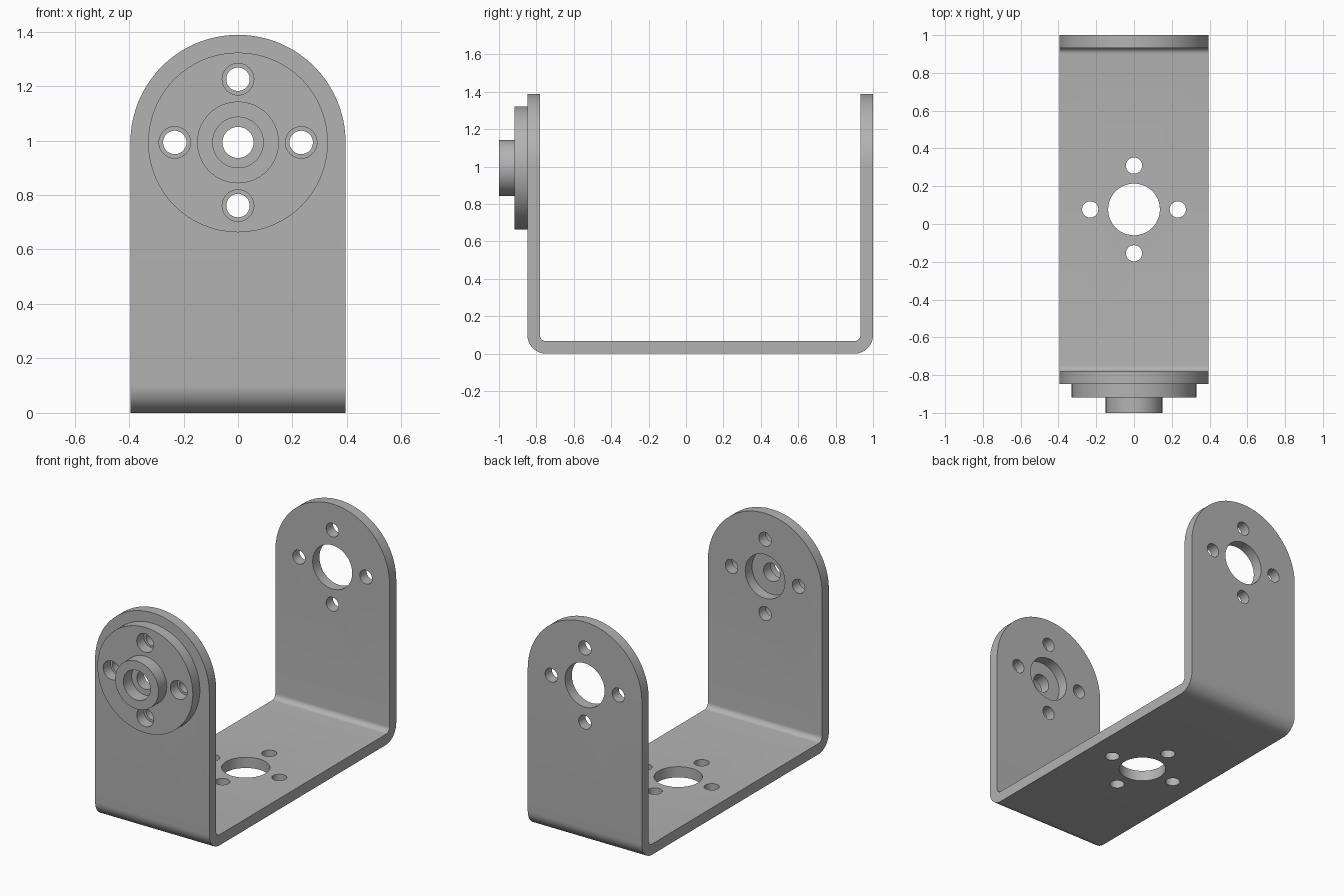
import bpy, bmesh
from math import pi, sin, cos
from mathutils import Vector

cube = bpy.data.objects.get("Cube")
if cube:
    bpy.data.objects.remove(cube, do_unlink=True)

HALF_W, AXIS_Z, MID_Y = 0.395, 0.993, 0.077
FRONT, BACK, THICK = -0.848, 1.0, 0.067
BEND, INNER = 0.1, 0.033
BOLT_R, BOLT_RING, BIG_R = 0.043, 0.232, 0.137

grey = bpy.data.materials.new("Grey metal")
grey.use_nodes = True
colour = (0.45, 0.45, 0.45, 1)
grey.diffuse_color = colour
grey.node_tree.nodes["Principled BSDF"].inputs["Base Color"].default_value = colour


def finish(bm, name):
    bmesh.ops.recalc_face_normals(bm, faces=bm.faces)
    mesh = bpy.data.meshes.new(name)
    bm.to_mesh(mesh)
    bm.free()
    obj = bpy.data.objects.new(name, mesh)
    bpy.context.collection.objects.link(obj)
    mesh.materials.append(grey)
    return obj


def prism(name, points, depth):
    """Closed outline pushed along a vector."""
    bm = bmesh.new()
    face = bm.faces.new([bm.verts.new(p) for p in points])
    moved = bmesh.ops.extrude_face_region(bm, geom=[face], use_keep_orig=True)["geom"]
    bmesh.ops.translate(bm, vec=depth,
                        verts=[v for v in moved if isinstance(v, bmesh.types.BMVert)])
    return finish(bm, name)


def arc(cx, cy, r, start, end, n):
    return [(cx + r * cos(start + (end - start) * i / n),
             cy + r * sin(start + (end - start) * i / n)) for i in range(n + 1)]


def apply_boolean(obj, cutter, operation):
    mod = obj.modifiers.new("cut", "BOOLEAN")
    mod.operation, mod.solver, mod.object = operation, "EXACT", cutter
    bpy.context.view_layer.objects.active = obj
    bpy.ops.object.modifier_apply(modifier=mod.name)
    bpy.data.objects.remove(cutter, do_unlink=True)


def drill(obj, centre, axis, radius, length):
    """Round hole along Y or Z."""
    c = Vector(centre)
    ring = arc(0, 0, radius, 0, 2 * pi, 48)[:-1]
    if axis == "Y":
        pts, depth = [c + Vector((u, -length / 2, v)) for u, v in ring], (0, length, 0)
    else:
        pts, depth = [c + Vector((u, v, -length / 2)) for u, v in ring], (0, 0, length)
    apply_boolean(obj, prism("hole_cutter", pts, depth), "DIFFERENCE")


def drill_bolts(obj, centre, axis, radius, length):
    for i in range(4):
        u, v = BOLT_RING * cos(i * pi / 2), BOLT_RING * sin(i * pi / 2)
        offset = Vector((u, 0, v)) if axis == "Y" else Vector((u, v, 0))
        drill(obj, Vector(centre) + offset, axis, radius, length)


def shade(obj):
    bpy.ops.object.select_all(action="DESELECT")
    obj.select_set(True)
    bpy.context.view_layer.objects.active = obj
    bpy.ops.object.shade_smooth_by_angle(angle=0.52)


# Bent U strip, extruded across the width
TALL = 1.5
IN = THICK + INNER
outline = [(FRONT, TALL)]
outline += arc(FRONT + BEND, BEND, BEND, pi, 1.5 * pi, 12)
outline += arc(BACK - BEND, BEND, BEND, 1.5 * pi, 2 * pi, 12)
outline += [(BACK, TALL), (BACK - THICK, TALL)]
outline += arc(BACK - IN, IN, INNER, 2 * pi, 1.5 * pi, 8)
outline += arc(FRONT + IN, IN, INNER, 1.5 * pi, pi, 8)
outline += [(FRONT + THICK, TALL)]
bracket = prism("u_bracket", [(-0.5, y, z) for y, z in outline], (1, 0, 0))

# Round both arm tops
arch = arc(0, AXIS_Z, HALF_W, 0, pi, 64) + [(-HALF_W, -0.2), (HALF_W, -0.2)]
apply_boolean(bracket, prism("arch_cutter", [(x, -1.5, z) for x, z in arch], (0, 3, 0)),
              "INTERSECT")

# Large hole and bolt holes in both arms and the floor
for place, axis in (((0, FRONT, AXIS_Z), "Y"), ((0, BACK, AXIS_Z), "Y"),
                    ((0, MID_Y, 0), "Z")):
    drill(bracket, place, axis, BIG_R, 0.4)
    drill_bolts(bracket, place, axis, BOLT_R, 0.4)
shade(bracket)

# Stepped disc with hub and counterbore, turned about its axis
STEP = -0.918
profile = [(0.057, FRONT), (0.33, FRONT), (0.33, STEP), (0.15, STEP),
           (0.15, -1), (0.093, -1), (0.093, STEP), (0.057, STEP)]
bm = bmesh.new()
verts = [bm.verts.new((r, y, AXIS_Z)) for r, y in profile]
edges = [bm.edges.new((verts[i - 1], verts[i])) for i in range(len(verts))]
bmesh.ops.spin(bm, geom=verts + edges, cent=(0, 0, AXIS_Z), axis=(0, 1, 0),
               angle=2 * pi, steps=64, use_merge=True)
bmesh.ops.remove_doubles(bm, verts=bm.verts, dist=0.0001)
horn = finish(bm, "servo_disc")
drill_bolts(horn, (0, FRONT, AXIS_Z), "Y", 0.058, 0.4)
shade(horn)
